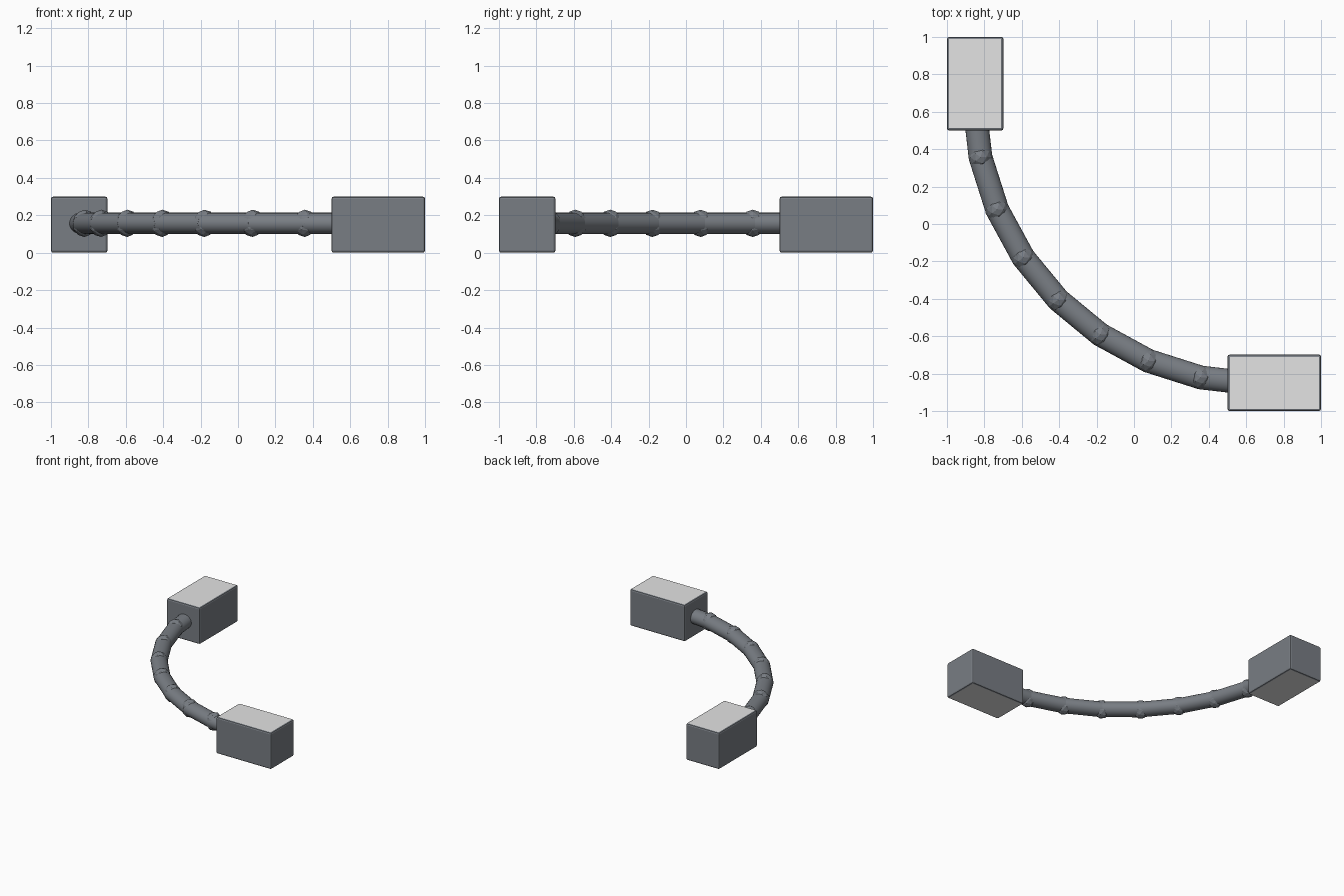
import bpy, math
from mathutils import Vector

if "Cube" in bpy.data.objects:
    bpy.data.objects.remove(bpy.data.objects["Cube"])


def material(name, rgb):
    m = bpy.data.materials.new(name)
    m.diffuse_color = (*rgb, 1)
    m.use_nodes = True
    m.node_tree.nodes["Principled BSDF"].inputs["Base Color"].default_value = m.diffuse_color
    return m


slate = material("slate grey", (0.19, 0.207, 0.23))
light = material("light grey", (0.77, 0.77, 0.77))


def block(name, loc, size):
    # chamfered end block with light top and bottom faces
    bpy.ops.mesh.primitive_cube_add(size=1, location=loc)
    o = bpy.context.object
    o.name = name
    o.scale = size
    bpy.ops.object.transform_apply(location=False, rotation=False, scale=True)
    b = o.modifiers.new("bevel", 'BEVEL')
    b.width = 0.012
    b.segments = 2
    bpy.ops.object.modifier_apply(modifier="bevel")
    o.data.materials.append(slate)
    o.data.materials.append(light)
    for p in o.data.polygons:
        p.material_index = 1 if abs(p.normal.z) > 0.99 else 0


block("end_block_back", (-0.849, 0.75, 0.15), (0.302, 0.5, 0.3))
block("end_block_right", (0.75, -0.849, 0.15), (0.5, 0.302, 0.3))

# Curved pipe: straight segments along an arc, with a faceted joint at each bend
C, R, STEP, Z = 0.68, 1.535, 10.95, 0.157
pts = []
for i in range(-4, 5):
    a = math.radians(45 + i * STEP)
    pts.append(Vector((C - R * math.sin(a), C - R * math.cos(a), Z)))

for i, (p, q) in enumerate(zip(pts, pts[1:])):
    d = q - p
    bpy.ops.mesh.primitive_cylinder_add(vertices=24, radius=0.057, depth=d.length + 0.016,
                                        location=(p + q) / 2)
    o = bpy.context.object
    o.name = f"pipe_segment_{i + 1}"
    o.rotation_euler = d.to_track_quat('Z', 'Y').to_euler()
    o.scale.x = 1.11
    o.data.materials.append(slate)
    bpy.ops.object.shade_smooth_by_angle(angle=math.radians(40))

for i, p in enumerate(pts[1:-1]):
    bpy.ops.mesh.primitive_ico_sphere_add(subdivisions=2, radius=0.073, location=p)
    o = bpy.context.object
    o.name = f"pipe_joint_{i + 1}"
    o.scale = (0.88, 0.88, 1)
    o.data.materials.append(slate)
